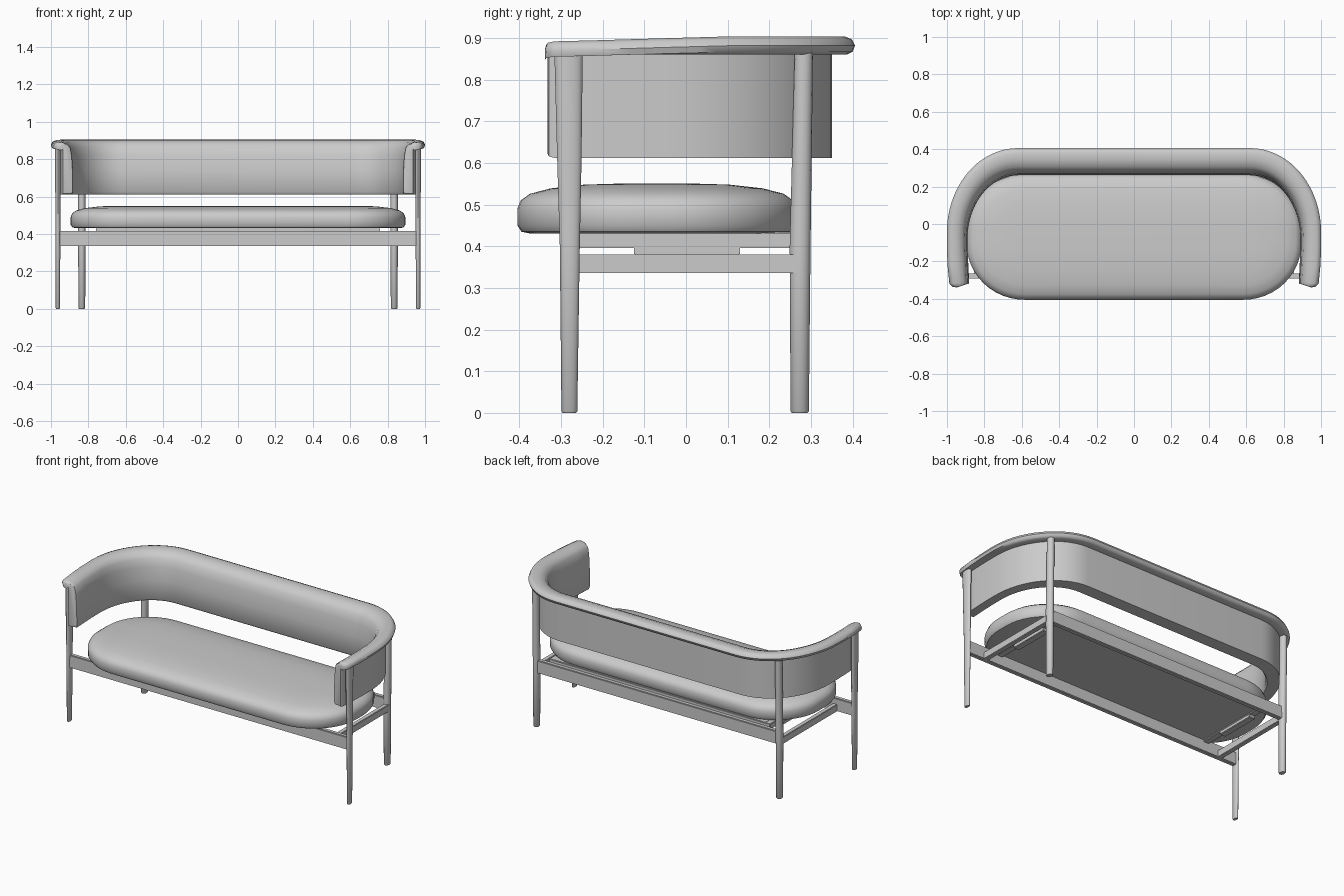
import bpy, bmesh, math
from mathutils import Vector

cube = bpy.data.objects.get("Cube")
if cube:
    bpy.data.objects.remove(cube, do_unlink=True)

grey = bpy.data.materials.new("plain grey")
grey.use_nodes = True
grey.diffuse_color = (0.6, 0.6, 0.6, 1)
bsdf = next(n for n in grey.node_tree.nodes if n.type == "BSDF_PRINCIPLED")
bsdf.inputs["Base Color"].default_value = (0.6, 0.6, 0.6, 1)
bsdf.inputs["Roughness"].default_value = 0.7


def finish(name, bm, angle=40):
    """Turn a bmesh into a shaded, coloured object."""
    bmesh.ops.recalc_face_normals(bm, faces=bm.faces)
    mesh = bpy.data.meshes.new(name)
    bm.to_mesh(mesh)
    bm.free()
    mesh.materials.append(grey)
    ob = bpy.data.objects.new(name, mesh)
    bpy.context.collection.objects.link(ob)
    bpy.ops.object.select_all(action="DESELECT")
    ob.select_set(True)
    bpy.context.view_layer.objects.active = ob
    bpy.ops.object.shade_smooth_by_angle(angle=math.radians(angle))
    return ob


def loft(name, rings, angle=40):
    """Skin a list of equal closed rings and cap both ends."""
    bm = bmesh.new()
    loops = [[bm.verts.new(p) for p in ring] for ring in rings]
    for a, b in zip(loops, loops[1:]):
        for i in range(len(a)):
            j = (i + 1) % len(a)
            bm.faces.new((a[i], a[j], b[j], b[i]))
    bm.faces.new(loops[0])
    bm.faces.new(loops[-1])
    return finish(name, bm, angle)


def box(name, lo, hi, bevel=0.004):
    """Box between two corners with softened edges."""
    lo, hi = Vector(lo), Vector(hi)
    bm = bmesh.new()
    bmesh.ops.create_cube(bm, size=1)
    for v in bm.verts:
        v.co = (lo + hi) / 2 + v.co * (hi - lo)
    bmesh.ops.bevel(bm, geom=bm.edges[:], offset=bevel, segments=2, affect="EDGES")
    return finish(name, bm)


def leg(name, x, sections, sides=16):
    """Tapered oval leg; sections are (z, y, x radius, y radius)."""
    angles = [2 * math.pi * i / sides for i in range(sides)]
    loft(name, [[(x + rx * math.cos(a), y + ry * math.sin(a), z) for a in angles]
                for z, y, rx, ry in sections])


# Seat cushion: stacked rounded outlines
def outline(inset, z, steps=12):
    hx, hy = 0.895 - inset, 0.335 - inset
    rx, ry = max(0.31 - inset, 0.05), max(0.30 - inset, 0.03)
    pts = []
    for q, (sx, sy) in enumerate([(1, 1), (-1, 1), (-1, -1), (1, -1)]):
        for i in range(steps + 1):
            a = math.pi / 2 * (q + i / steps)
            pts.append((sx * (hx - rx) + rx * math.cos(a),
                        sy * (hy - ry) + ry * math.sin(a) - 0.07, z))
    return pts


cushion_profile = [(0.03, 0.431), (0.01, 0.435), (0, 0.45), (0, 0.49), (0.008, 0.51),
                   (0.03, 0.526), (0.08, 0.539), (0.16, 0.548), (0.26, 0.551)]
loft("seat_cushion", [outline(d, z) for d, z in cushion_profile])

# Wraparound backrest: (outward offset, height) section swept along a U path
section = [(-0.08, 0.612), (-0.09, 0.625), (-0.088, 0.74), (-0.08, 0.82), (-0.066, 0.865),
           (-0.045, 0.89), (-0.01, 0.902), (0.03, 0.904), (0.048, 0.897), (0.056, 0.882),
           (0.05, 0.867), (0.035, 0.86), (0, 0.86), (0, 0.612)]
half = [(0.938, -0.336), (0.94, -0.33), (0.942, -0.315), (0.947, -0.22), (0.95, -0.13)]
half += [(0.62 + 0.33 * math.cos(a), -0.05 + 0.40 * math.sin(a))
         for a in [math.pi / 2 * i / 16 for i in range(17)]]
path = [Vector(p) for p in half + [(-x, y) for x, y in reversed(half)]]
end_scale = [0.6, 0.85, 1.0]
rings = []
for i, p in enumerate(path):
    t = (path[min(i + 1, len(path) - 1)] - path[max(i - 1, 0)]).normalized()
    n = Vector((t.y, -t.x))
    from_end = min(i, len(path) - 1 - i)
    s = end_scale[min(from_end, 2)]
    back = max(0.0, n.y)
    ring = []
    for d, z in section:
        if d < 0:
            d *= 0.68 + 0.32 * back
        elif from_end < 4:
            d *= 0.65 + 0.08 * from_end
        else:
            d *= 0.9 + 0.1 * back
        if z > 0.865:
            z -= 0.012 * max(0.0, min(1.0, (0.1 - p.y) / 0.4))
        d = -0.03 + (d + 0.03) * s
        z = 0.75 + (z - 0.75) * (0.93 + 0.07 * (s - 0.6) / 0.4)
        ring.append((p.x + n.x * d, p.y + n.y * d, z))
    rings.append(ring)
loft("backrest", rings, 45)

# Legs, side rails and seat cleats, mirrored
for side, s in (("left", 1), ("right", -1)):
    leg("front_leg_" + side, s * 0.963,
        [(0, -0.28, 0.009, 0.016), (0.004, -0.28, 0.012, 0.019), (0.4, -0.279, 0.013, 0.024),
         (0.6, -0.28, 0.014, 0.029), (0.865, -0.282, 0.015, 0.034)])
    leg("rear_leg_" + side, s * 0.835,
        [(0, 0.273, 0.015, 0.019), (0.004, 0.273, 0.018, 0.022), (0.4, 0.274, 0.02, 0.025),
         (0.865, 0.283, 0.02, 0.022)])

    def slab(name, x0, x1, y0, y1, z0, z1):
        a, b = sorted((s * x0, s * x1))
        box(name + "_" + side, (a, y0, z0), (b, y1, z1), 0.003)

    slab("side_rail", 0.825, 0.855, -0.275, 0.27, 0.336, 0.38)
    slab("cleat", 0.72, 0.76, -0.27, 0.26, 0.396, 0.432)
    slab("cleat_block", 0.72, 0.76, -0.125, 0.13, 0.378, 0.40)

# Long rails and seat board
box("front_rail", (-0.963, -0.292, 0.336), (0.963, -0.264, 0.416))
box("rear_rail", (-0.835, 0.26, 0.336), (0.835, 0.288, 0.416))
box("seat_board", (-0.73, -0.265, 0.405), (0.73, 0.262, 0.434))
